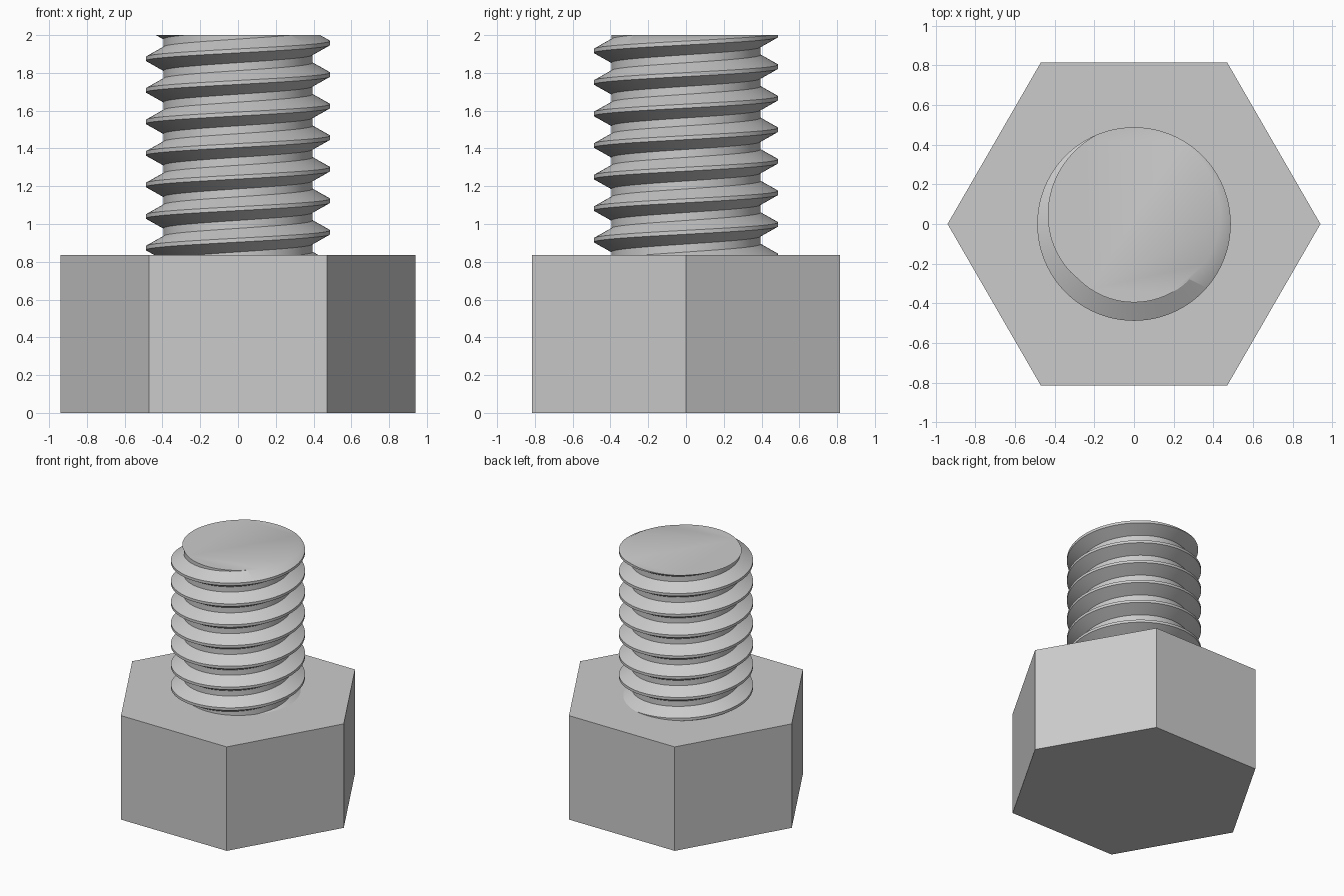
import bpy, bmesh
from math import cos, sin, pi, tau, ceil

cube = bpy.data.objects.get("Cube")
if cube:
    bpy.data.objects.remove(cube, do_unlink=True)

HEAD_RADIUS, HEAD_HEIGHT, TOP = 0.94, 0.835, 2.0
CREST, ROOT, PITCH = 0.488, 0.395, 0.167
CREST_FLAT, ROOT_FLAT = 0.021, 0.042
STEPS = 96

steel = bpy.data.materials.new("plain grey")
steel.use_nodes = True
grey = (0.6, 0.6, 0.6, 1)
steel.diffuse_color = grey
steel.node_tree.nodes["Principled BSDF"].inputs["Base Color"].default_value = grey


def make_object(name, bm):
    bmesh.ops.recalc_face_normals(bm, faces=bm.faces[:])
    mesh = bpy.data.meshes.new(name)
    bm.to_mesh(mesh)
    bm.free()
    mesh.materials.append(steel)
    obj = bpy.data.objects.new(name, mesh)
    bpy.context.collection.objects.link(obj)
    return obj


# Hexagonal head with corners on the x axis
bm = bmesh.new()
ring = [bm.verts.new((HEAD_RADIUS * cos(i * pi / 3), HEAD_RADIUS * sin(i * pi / 3), 0))
        for i in range(6)]
base = bm.faces.new(ring)
side = bmesh.ops.extrude_face_region(bm, geom=[base], use_keep_orig=True)
top_verts = [v for v in side["geom"] if isinstance(v, bmesh.types.BMVert)]
bmesh.ops.translate(bm, verts=top_verts, vec=(0, 0, HEAD_HEIGHT))
make_object("hex_head", bm)

# Threaded shank: sweep one thread profile along a right-handed helix
profile = [(CREST, -CREST_FLAT / 2), (CREST, CREST_FLAT / 2),
           (ROOT, (PITCH - ROOT_FLAT) / 2), (ROOT, (PITCH + ROOT_FLAT) / 2)]
turns = ceil((TOP - HEAD_HEIGHT) / PITCH) + 5
start = TOP - PITCH / 4 - PITCH * (turns - 2)   # the crest reaches the top at +y
bm = bmesh.new()
rows = []
for k in range(turns * STEPS + 1):
    a = tau * k / STEPS
    rows.append([bm.verts.new((r * cos(a), r * sin(a), start + PITCH * k / STEPS + h))
                 for r, h in profile])
for k in range(len(rows) - 1):
    strip = list(zip(rows[k], rows[k + 1]))
    if k + 1 + STEPS < len(rows):
        # join the profile to the following turn of the helix
        strip.append((rows[k + STEPS][0], rows[k + 1 + STEPS][0]))
    for (a, b), (c, d) in zip(strip, strip[1:]):
        bm.faces.new((a, b, d, c))

# Trim the helix flat, just inside the head and at the tip, and cap the ends
for z, direction in ((HEAD_HEIGHT - 0.03, -1), (TOP, 1)):
    cut = bmesh.ops.bisect_plane(bm, geom=bm.verts[:] + bm.edges[:] + bm.faces[:], dist=1e-6,
                                 plane_co=(0, 0, z), plane_no=(0, 0, direction), clear_outer=True)
    rim = [e for e in cut["geom_cut"] if isinstance(e, bmesh.types.BMEdge)]
    bmesh.ops.contextual_create(bm, geom=rim)
shank = make_object("threaded_shank", bm)

# Smooth round the thread, keeping its edges crisp
bpy.ops.object.select_all(action="DESELECT")
shank.select_set(True)
bpy.context.view_layer.objects.active = shank
bpy.ops.object.shade_smooth_by_angle(angle=pi / 6)
